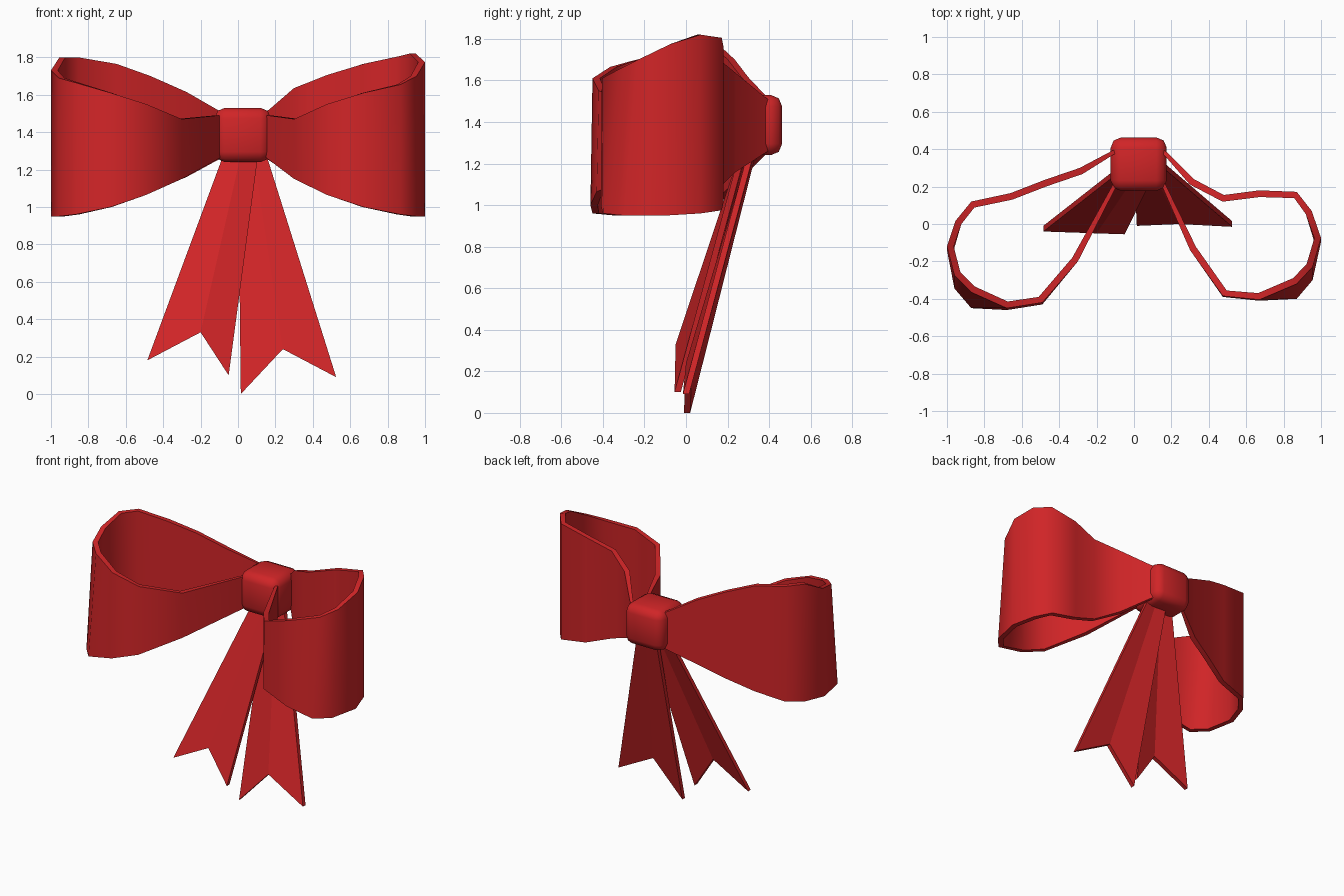
import bpy, bmesh, math

if "Cube" in bpy.data.objects:
    bpy.data.objects.remove(bpy.data.objects["Cube"])

red = bpy.data.materials.new("ribbon red")
red.diffuse_color = (0.63, 0.018, 0.02, 1)
red.use_nodes = True
red.node_tree.nodes["Principled BSDF"].inputs["Base Color"].default_value = red.diffuse_color


def make(name, bm, smooth=None):
    bmesh.ops.recalc_face_normals(bm, faces=bm.faces)
    me = bpy.data.meshes.new(name)
    bm.to_mesh(me)
    bm.free()
    me.materials.append(red)
    ob = bpy.data.objects.new(name, me)
    bpy.context.collection.objects.link(ob)
    if smooth:
        bpy.ops.object.select_all(action='DESELECT')
        ob.select_set(True)
        bpy.context.view_layer.objects.active = ob
        bpy.ops.object.shade_smooth_by_angle(angle=math.radians(smooth))
    return ob


def loop(name, path, thick=0.036):
    """Ribbon band swept round a path of (x, y, top z, bottom z, forward lean of the bottom)."""
    n = len(path)
    area = sum(path[i][0] * path[(i + 1) % n][1] - path[(i + 1) % n][0] * path[i][1] for i in range(n))
    sign = 1 if area > 0 else -1
    bm = bmesh.new()
    rows = []
    for i, (x, y, zt, zb, lean) in enumerate(path):
        ax, ay = path[max(i - 1, 0)][:2]
        bx, by = path[min(i + 1, n - 1)][:2]
        d = math.hypot(bx - ax, by - ay)
        t = thick * (0.6 if i < 2 or i > n - 3 else 1)
        ix, iy = -(by - ay) / d * t * sign, (bx - ax) / d * t * sign
        rows.append([bm.verts.new(p) for p in (
            (x, y, zt), (x + ix, y + iy, zt),
            (x + ix, y + iy - lean, zb), (x, y - lean, zb))])
    for a, b in zip(rows, rows[1:]):
        for k in range(4):
            bm.faces.new((a[k], a[(k + 1) % 4], b[(k + 1) % 4], b[k]))
    bm.faces.new(rows[0])
    bm.faces.new(rows[-1])
    return make(name, bm, 55)


def tail(name, outline, thick=0.03):
    """Flat swallow-tail strip: outline of (x, y, z), thickened along y."""
    bm = bmesh.new()
    f = [bm.verts.new((x, y - thick / 2, z)) for x, y, z in outline]
    b = [bm.verts.new((x, y + thick / 2, z)) for x, y, z in outline]
    n = len(f)
    # split each side down the middle, from the notch to the top
    for s in (f, b):
        bm.faces.new((s[0], s[1], s[2], s[5]))
        bm.faces.new((s[5], s[2], s[3], s[4]))
    for i in range(n):
        j = (i + 1) % n
        bm.faces.new((f[i], f[j], b[j], b[i]))
    return make(name, bm)


# two loops, back sheet first, round the end, then front sheet
loop("left_loop", [
    (-0.03, 0.43, 1.48, 1.29, 0), (-0.12, 0.39, 1.52, 1.25, 0), (-0.29, 0.30, 1.615, 1.16, 0),
    (-0.48, 0.235, 1.70, 1.08, 0), (-0.66, 0.165, 1.765, 1.01, 0), (-0.87, 0.12, 1.80, 0.975, 0),
    (-0.955, 0.016, 1.80, 0.96, 0), (-1.0, -0.12, 1.73, 0.95, 0.02), (-0.96, -0.275, 1.69, 0.95, 0.07),
    (-0.87, -0.365, 1.665, 0.96, 0.085), (-0.68, -0.45, 1.61, 1.0, 0.01), (-0.49, -0.42, 1.55, 1.065, 0.01),
    (-0.30, -0.20, 1.47, 1.15, 0), (-0.10, 0.19, 1.49, 1.26, 0), (-0.06, 0.27, 1.48, 1.28, 0)])
loop("right_loop", [
    (0.10, 0.44, 1.48, 1.29, 0), (0.18, 0.38, 1.52, 1.25, 0), (0.32, 0.24, 1.635, 1.16, 0),
    (0.48, 0.155, 1.705, 1.08, 0), (0.67, 0.18, 1.765, 1.01, 0), (0.87, 0.172, 1.805, 0.975, 0),
    (0.95, 0.07, 1.82, 0.96, 0), (1.0, -0.075, 1.775, 0.95, 0.02), (0.955, -0.23, 1.70, 0.95, 0.07),
    (0.87, -0.32, 1.655, 0.96, 0.08), (0.67, -0.405, 1.61, 1.0, 0.005), (0.475, -0.385, 1.55, 1.065, 0.005),
    (0.30, -0.14, 1.47, 1.15, 0), (0.155, 0.19, 1.49, 1.26, 0), (0.11, 0.27, 1.48, 1.28, 0)])

# two hanging tails with V-notched ends
tail("left_tail", [
    (-0.07, 0.30, 1.30), (-0.485, -0.025, 0.18), (-0.20, -0.035, 0.33),
    (-0.05, -0.04, 0.10), (0.11, 0.285, 1.30), (0.02, 0.29, 1.30)])
tail("right_tail", [
    (0.0, 0.335, 1.30), (0.015, 0.005, 0.0), (0.24, 0.015, 0.24),
    (0.525, 0.0, 0.09), (0.145, 0.325, 1.30), (0.08, 0.33, 1.30)])

# knot: rounded block, tapering slightly to the back
bm = bmesh.new()
bmesh.ops.create_cube(bm, size=1)
for v in bm.verts:
    v.co.x = 0.025 + v.co.x * 0.30
    v.co.y = 0.32 + v.co.y * 0.285
    v.co.z = 1.385 + v.co.z * 0.29
bmesh.ops.bevel(bm, geom=bm.edges[:], offset=0.055, segments=2, profile=0.5, affect='EDGES')
make("knot", bm, 60)
